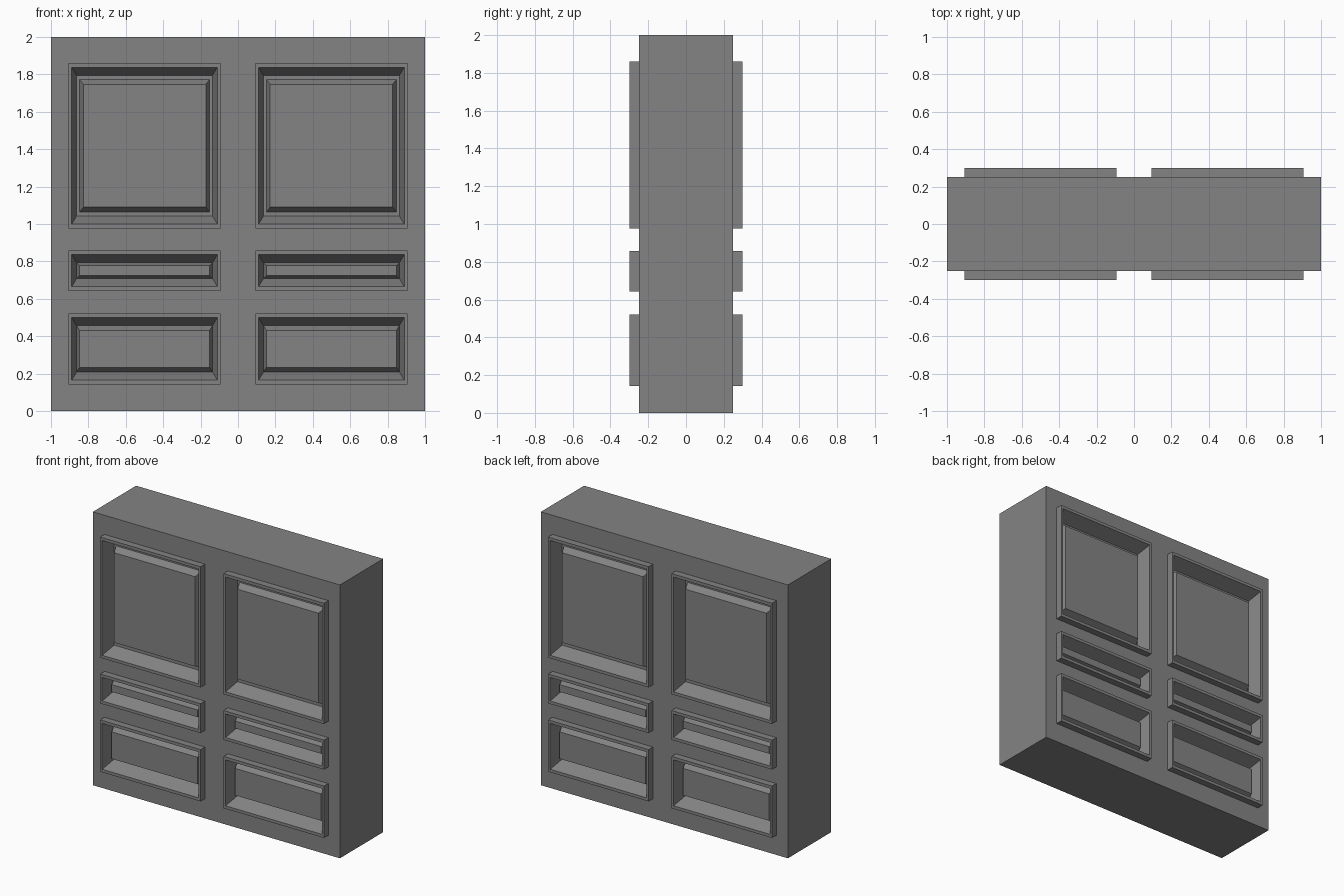
import bpy

if "Cube" in bpy.data.objects:
    bpy.data.objects.remove(bpy.data.objects["Cube"])

XS = [(-0.906, -0.093), (0.093, 0.906)]
# bottom z, top z, groove width (x, z), field bevel width (x, z)
ROWS = [
    (0.143, 0.522, (0.0, 0.0), (0.016, 0.026)),
    (0.643, 0.858, (0.0, 0.0), (0.016, 0.016)),
    (0.977, 1.86, (0.016, 0.022), (0.02, 0.026)),
]
FACE, RIM, GROOVE = -0.25, -0.30, -0.20

# Dark grey for every part
grey = bpy.data.materials.new("dark_grey")
grey.diffuse_color = (0.23, 0.23, 0.23, 1)
grey.use_nodes = True
grey.node_tree.nodes["Principled BSDF"].inputs["Base Color"].default_value = grey.diffuse_color


def make(name, verts, faces):
    """Mesh object mirrored from front to back."""
    me = bpy.data.meshes.new(name)
    me.from_pydata(verts, [], faces)
    me.materials.append(grey)
    ob = bpy.data.objects.new(name, me)
    bpy.context.collection.objects.link(ob)
    m = ob.modifiers.new("front_to_back", 'MIRROR')
    m.use_axis = (False, True, False)
    return ob


# Slab: front sheet with an opening for every panel, plus the four edges
gx = [-1] + [v for p in XS for v in p] + [1]
gz = [0] + [v for r in ROWS for v in r[:2]] + [2]
n = len(gx)
verts = [(x, FACE, z) for z in gz for x in gx]
faces = []
for j in range(len(gz) - 1):
    for i in range(n - 1):
        if i % 2 and j % 2:
            continue
        a = j * n + i
        faces.append((a, a + 1, a + n + 1, a + n))
top = (len(gz) - 1) * n
border = (list(range(n)) + [j * n + n - 1 for j in range(1, len(gz))]
          + [top + i for i in range(n - 2, -1, -1)]
          + [j * n for j in range(len(gz) - 2, 0, -1)])
back = {}
for v in border:
    back[v] = len(verts)
    verts.append((verts[v][0], 0, verts[v][2]))
for a, b in zip(border, border[1:] + border[:1]):
    faces.append((b, a, back[a], back[b]))
make("slab", verts, faces)


# Panels: raised rim, slope into the groove, bevelled centre field
def panel(name, x0, x1, z0, z1, groove, bevel):
    steps = [(0, 0, FACE), (0, 0, RIM), (0.017, 0.022, RIM),
             (0.026, 0.043, GROOVE)]
    if groove[0]:
        steps.append((*groove, GROOVE))
    steps.append((*bevel, FACE))
    verts, faces, ix, iz = [], [], 0, 0
    for dx, dz, y in steps:
        ix, iz = ix + dx, iz + dz
        verts += [(x0 + ix, y, z0 + iz), (x1 - ix, y, z0 + iz),
                  (x1 - ix, y, z1 - iz), (x0 + ix, y, z1 - iz)]
    for s in range(0, len(verts) - 4, 4):
        for k in range(4):
            q = (k + 1) % 4
            faces.append((s + k, s + q, s + 4 + q, s + 4 + k))
    e = len(verts) - 4
    faces.append((e, e + 1, e + 2, e + 3))
    make(name, verts, faces)


for side, (x0, x1) in zip(("left", "right"), XS):
    for label, (z0, z1, g, b) in zip(("lower", "middle", "upper"), ROWS):
        panel(f"{label}_panel_{side}", x0, x1, z0, z1, g, b)
